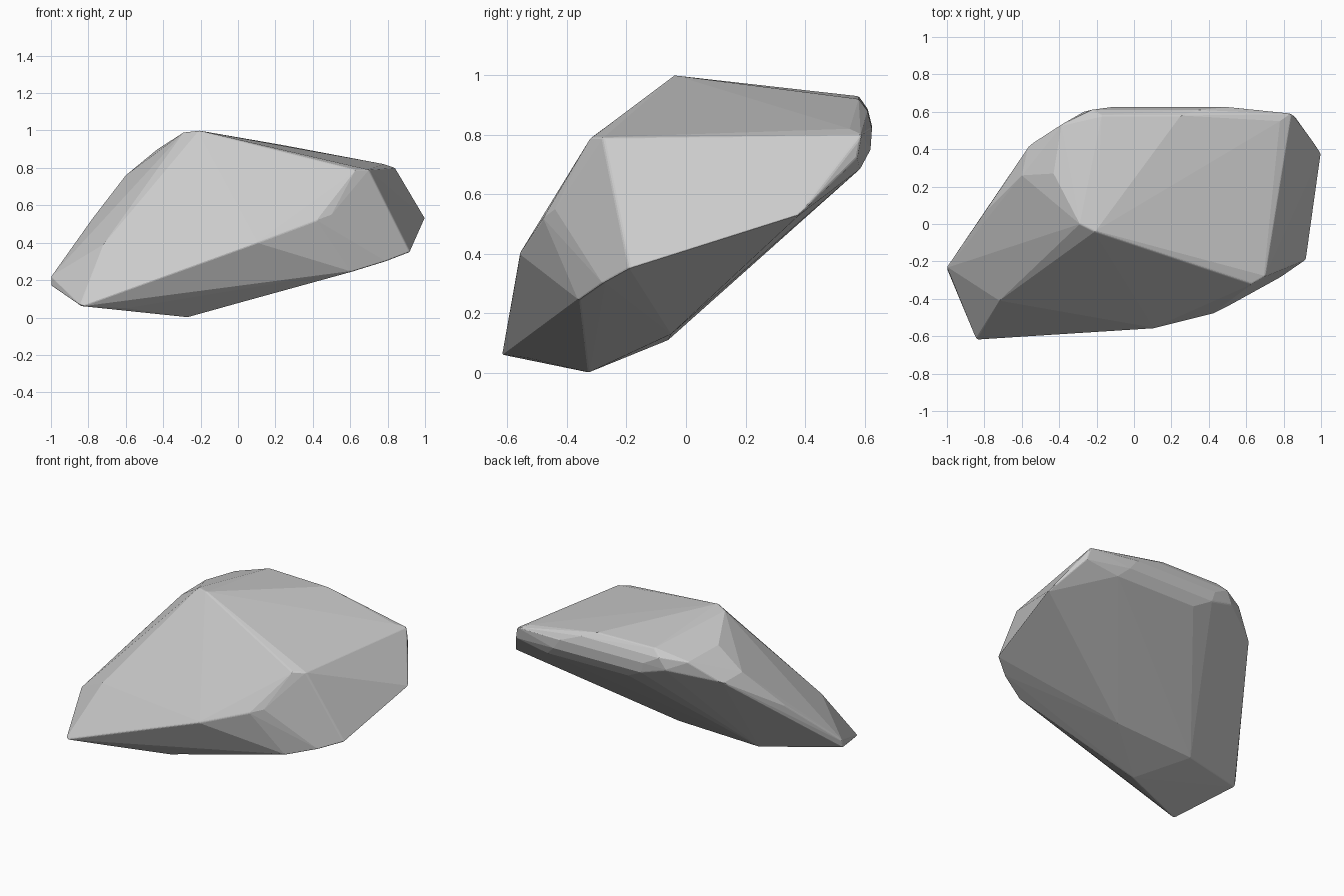
import bpy, bmesh

if "Cube" in bpy.data.objects:
    bpy.data.objects.remove(bpy.data.objects["Cube"])

# Key corners of the boulder, wrapped in a convex hull
crown = [(-.21, -.04, 1.0), (-.29, 0, .99), (-.43, .27, .90), (-.6, .26, .76)]
front = [(.63, -.32, .79), (.70, -.28, .79), (.50, -.44, .55), (.42, -.48, .52),
         (.10, -.56, .40), (-.84, -.62, .06), (-.845, -.61, .07), (-.72, -.41, .39)]
right = [(.78, .55, .82), (.84, .59, .80), (.86, .575, .72), (1.0, .38, .53),
         (.92, -.19, .35), (.79, -.28, .30), (.61, -.36, .245)]
left = [(-1.0, -.24, .17), (-1.0, -.23, .22), (-.80, .06, .50), (-.56, .42, .74),
        (-.48, .46, .79), (-.39, .53, .87)]
base = [(-.27, -.33, 0), (-.50, -.06, .11), (.09, -.05, .13), (-.6, -.53, .05)]

# Rounded back edge: one profile (y, z) swept across a span of x
back = []
for y, z, x0, x1 in [(.58, .93, -.17, .25), (.61, .89, -.23, .35),
                     (.625, .83, -.12, .50), (.62, .76, -.10, .55), (.585, .695, .02, .62)]:
    back += [(x0, y, z), (x1, y, z - .01)]
back.append((-.27, .60, .81))

bm = bmesh.new()
for p in crown + front + right + left + base + back:
    bm.verts.new(p)
res = bmesh.ops.convex_hull(bm, input=bm.verts[:])
loose = [v for v in bm.verts if not v.link_faces]
bmesh.ops.delete(bm, geom=loose, context='VERTS')
bmesh.ops.recalc_face_normals(bm, faces=bm.faces[:])

mesh = bpy.data.meshes.new("boulder")
bm.to_mesh(mesh)
bm.free()
boulder = bpy.data.objects.new("boulder", mesh)
bpy.context.collection.objects.link(boulder)

# Slightly worn edges
bevel = boulder.modifiers.new("worn_edges", 'BEVEL')
bevel.width = .008
bevel.segments = 2
bevel.limit_method = 'ANGLE'
bevel.angle_limit = .5
